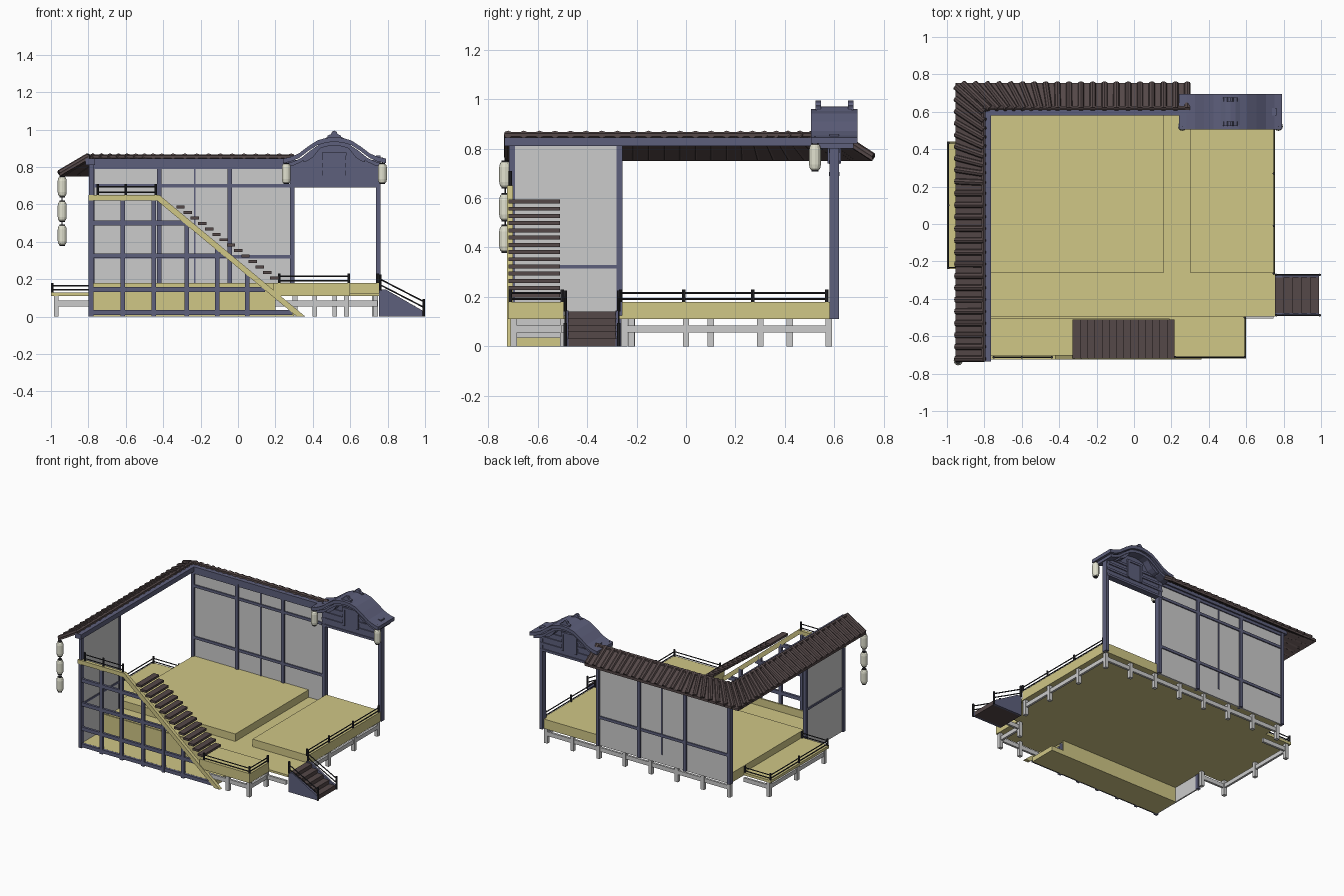
import bpy, bmesh
from mathutils import Vector

def mat(name, c):
    m = bpy.data.materials.new(name)
    m.diffuse_color = (*c, 1)
    return m

YEL = mat("tatami_yellow", (0.63, 0.57, 0.24))
BLU = mat("slate_wood", (0.11, 0.115, 0.20))
BRN = mat("brown_tile", (0.09, 0.065, 0.065))
BLK = mat("dark_rail", (0.025, 0.025, 0.03))
PAP = mat("lantern_paper", (0.75, 0.75, 0.62))

def finish(name, bm, m):
    bmesh.ops.recalc_face_normals(bm, faces=bm.faces)
    me = bpy.data.meshes.new(name)
    bm.to_mesh(me)
    bm.free()
    ob = bpy.data.objects.new(name, me)
    bpy.context.collection.objects.link(ob)
    if m:
        me.materials.append(m)
    return ob

def boxes(name, items, m=None):
    """Each item is x0, x1, y0, y1, z0, z1."""
    bm = bmesh.new()
    for x0, x1, y0, y1, z0, z1 in items:
        vs = bmesh.ops.create_cube(bm, size=1)["verts"]
        for v in vs:
            v.co = ((x0 + x1) / 2 + v.co.x * (x1 - x0), (y0 + y1) / 2 + v.co.y * (y1 - y0),
                    (z0 + z1) / 2 + v.co.z * (z1 - z0))
    return finish(name, bm, m)

def rods(name, pairs, r, n=6, m=None):
    bm = bmesh.new()
    for p, q in pairs:
        p, q = Vector(p), Vector(q)
        vs = bmesh.ops.create_cone(bm, cap_ends=True, segments=n, radius1=r, radius2=r, depth=(q - p).length)["verts"]
        rot = (q - p).to_track_quat('Z', 'Y').to_matrix().to_4x4()
        rot.translation = (p + q) / 2
        bmesh.ops.transform(bm, matrix=rot, verts=vs)
    return finish(name, bm, m)

def prism(name, pts, y0, y1, m=None):
    """Extrude an x-z outline along y."""
    bm = bmesh.new()
    f = bm.faces.new([bm.verts.new((x, y0, z)) for x, z in pts])
    g = bmesh.ops.extrude_face_region(bm, geom=[f])["geom"]
    bmesh.ops.translate(bm, vec=(0, y1 - y0, 0), verts=[v for v in g if isinstance(v, bmesh.types.BMVert)])
    return finish(name, bm, m)

# Decks: low walkway with raised floors around it
boxes("walkway_floor", [(-0.78, 0.755, -0.495, 0.6, 0.11, 0.125)], YEL)
boxes("raised_floors", [(-0.78, 0.16, -0.26, 0.6, 0.11, 0.18), (0.30, 0.755, -0.26, 0.6, 0.11, 0.18),
                        (0.19, 0.6, -0.72, -0.495, 0.11, 0.18)], YEL)
boxes("understair_floor", [(-0.78, 0.30, -0.70, -0.495, 0, 0.035), (-0.78, 0.2, -0.507, -0.495, 0.03, 0.18)], YEL)
boxes("side_porch", [(-1, -0.78, -0.24, 0.44, 0.11, 0.13)], YEL)

# Grey supports under the decks
sup = [(x - .013, x + .013, .565, .591, 0, .11) for x in [-0.76 + i * 0.2129 for i in range(8)]]
sup += [(.722, .748, y - .013, y + .013, 0, .11) for y in (-.25, 0, .3)]
sup += [(-.985, -.959, y - .013, y + .013, 0, .11) for y in (-.22, .10, .42)]
sup += [(x - .013, x + .013, -.71, -.684, 0, .11) for x in (.41, .58)]
sup += [(.567, .593, -.51, -.484, 0, .11), (-.79, -.764, -.235, -.209, 0, .11)]
sup += [(-.76, .74, .571, .587, .055, .085), (.727, .743, -.26, .59, .055, .085), (-.98, -.964, -.23, .43, .055, .085),
        (.25, .59, -.705, -.689, .055, .085), (.572, .588, -.70, -.49, .055, .085), (.57, .745, -.505, -.489, .055, .085),
        (-.98, -.77, -.23, -.214, .055, .085), (-.98, -.77, .412, .428, .055, .085)]
boxes("deck_supports", sup)

# Walls and their timber frame
boxes("wall_panels", [(-0.78, 0.29, 0.594, 0.606, 0.11, 0.82), (-0.787, -0.777, -0.70, -0.265, 0, 0.82)])
frame = [(x - .012, x + .012, .582, .618, .11, .82) for x in (-.78, -.42, -.045, .29)]
frame += [(-.79, .29, .586, .614, z - .01, z + .01) for z in (.32, .70, .80)]
frame += [(-.234, -.226, .588, .612, .18, .81)]
frame += [(-.797, -.773, y - .012, y + .012, 0, .82) for y in (-.705, -.27)]
frame += [(-.794, -.772, -.70, -.265, .315, .33)]
frame += [(-.815, -.765, -.735, .62, .81, .845), (-.80, .29, .58, .625, .81, .845)]
boxes("wall_frame", frame, BLU)

# Tiled eaves: sloping slabs with a row of tile ridges, fanned at the corner
bm = bmesh.new()
def slab(quad):
    top = [bm.verts.new(p) for p in quad]
    f = bm.faces.new(top)
    g = bmesh.ops.extrude_face_region(bm, geom=[f])["geom"]
    bmesh.ops.translate(bm, vec=(0, 0, -0.018), verts=[v for v in g if isinstance(v, bmesh.types.BMVert)])
ZO, ZI = 0.768, 0.858
slab([(-.955, -.735, ZO), (-.80, -.735, ZI), (-.80, .615, ZI), (-.955, .755, ZO)])
slab([(-.955, .755, ZO), (-.80, .615, ZI), (.30, .615, ZI), (.30, .755, ZO)])
finish("eave_slabs", bm, BRN)
def fan(t, start, outer, inner):
    k = (t - start) / (outer - start)
    return start + k * (inner - start) if k > 0 else t
tiles = []
for i in range(24):
    y = -0.72 + i * 0.0632
    tiles.append(((-.953, y, ZO), (-.80, fan(y, 0.2, .755, .615), ZI)))
for i in range(20):
    x = 0.285 - i * 0.0632
    tiles.append(((x, .753, ZO), (fan(x, -.4, -.955, -.80), .615, ZI)))
rods("tile_ridges", tiles, 0.017, 8, BRN)
rods("ridge_cap", [((-.805, -.735, .855), (-.805, .62, .855)), ((-.805, .62, .855), (.30, .62, .855))], .012, 6, BRN)

# Gate: posts, panelled gable and curved roof
CX = 0.515
boxes("gate_posts", [(x - .012, x + .012, .58, .62, .11, .86) for x in (.29, .75)], BLU)
half = [(0.275, 0.845), (0.235, 0.853), (0.19, 0.872), (0.14, 0.91), (0.09, 0.942), (0.045, 0.955), (0, 0.96)]
def arch(h, dz):
    return [(CX - x, z + dz) for x, z in h] + [(CX + x, z + dz) for x, z in h[-2::-1]]
def band(name, s, top, low, y0, y1):
    h = [(x * s, z) for x, z in half]
    prism(name, arch(h, top) + arch(h, low)[::-1], y0, y1, BLU)
band("gate_roof", 1, 0, -0.025, .505, .695)
band("gate_roof_trim", 0.93, -0.024, -0.045, .522, .678)
band("gate_roof_cap", 0.6, 0.01, -0.02, .53, .67)
prism("gate_gable", [(CX - .235, .69), (CX + .235, .69)] + arch([(x * .86, z) for x, z in half], -.03)[::-1], .585, .615, BLU)
gb = [(CX - .24, CX + .24, .578, .622, z - .008, z + .008) for z in (.698, .745, .79, .83)]
gb += [(CX + s * .055 - .008, CX + s * .055 + .008, .572, .628, .74, .87) for s in (-1, 1)]
gb += [(CX - .065, CX + .065, .572, .628, .86, .876), (CX - .05, CX + .05, .578, .622, .74, .86)]
boxes("gable_bars", gb, BLU)
crest = [(-.04, .95), (.04, .95), (.035, .968), (.018, .975), (.012, .988), (0, .994), (-.012, .988), (-.018, .975), (-.035, .968)]
for n, y in (("front", .525), ("back", .655)):
    prism("gate_crest_" + n, [(CX + x, z) for x, z in crest], y, y + .022, BLU)

# Front staircase: lattice, stringer and treads
SL = 0.65 / 0.78
prism("stair_stringer", [(-.80, .65), (-.42, .65), (.36, 0), (.315, 0), (-.433, .62), (-.80, .62)], -.725, -.70, YEL)
lat = [(x - .012, x + .012, -.72, -.70, 0, min(.63, .63 - (x + .42) * SL)) for x in (-.787, -.615, -.45, -.275, -.11, .05)]
lat += [(-.79, -.42 + (.615 - z) / SL, -.719, -.701, z - .013, z + .013) for z in (.022, .145, .325, .50)]
boxes("stair_lattice", lat, BLU)
boxes("stair_treads", [(-.33 + i * .0386, -.33 + (i + 1) * .0386 + .006, -.718, -.51, .578 - i * .0292, .594 - i * .0292)
                       for i in range(14)], BRN)

# Side steps
prism("side_step_sides", [(.755, 0), (.99, 0), (.99, .03), (.79, .145), (.755, .145)], -.49, -.475, BLU)
prism("side_step_sides_back", [(.755, 0), (.99, 0), (.99, .03), (.79, .145), (.755, .145)], -.285, -.27, BLU)
boxes("side_treads", [(.755 + i * .047, .755 + (i + 1) * .047, -.478, -.282, 0, .14 - i * .027) for i in range(5)], BRN)

# Thin dark railings with capped posts
rails, posts = [], []
def rail(pts, z, h=.035):
    for a, b in zip(pts, pts[1:]):
        for k in (.35, 1):
            rails.append(((*a, z + h * k), (*b, z + h * k)))
    for p in pts:
        posts.append(((*p, z), (*p, z + h + .015)))
rail([(.748, -.265), (.748, -.01), (.748, .27), (.748, .57)], .18)
rail([(.22, -.712), (.593, -.712), (.593, -.5)], .18)
rail([(-.785, -.233), (-.993, -.233), (-.993, .1), (-.993, .433), (-.785, .433)], .13)
rail([(-.75, -.712), (-.60, -.712), (-.44, -.712)], .65, .045)
for y in (-.488, -.272):
    posts += [((.76, y, .14), (.76, y, .225)), ((.993, y, 0), (.993, y, .095))]
    rails += [((.76, y, .20), (.993, y, .08)), ((.76, y, .17), (.993, y, .05))]
rods("railing_bars", rails, .004, 6, BLK)
rods("railing_posts", posts, .007, 8, BLK)

# Paper lanterns: lathed barrel with dark end caps
def lantern(name, x, y, z):
    prof = [(.014, -.053), (.021, -.045), (.024, -.03), (.024, .03), (.021, .045), (.014, .053)]
    n = 12
    b = bmesh.new()
    prev = None
    for r, h in prof:
        ring = bmesh.ops.create_circle(b, segments=n, radius=r)["verts"]
        bmesh.ops.translate(b, vec=(x, y, z + h), verts=ring)
        if prev:
            for i in range(n):
                b.faces.new((prev[i], prev[(i + 1) % n], ring[(i + 1) % n], ring[i]))
        prev = ring
    finish(name, b, PAP)
    rods(name + "_caps", [((x, y, z + s * .05), (x, y, z + s * .057)) for s in (-1, 1)], .015, 12, BLK)
for i, (x, y, z) in enumerate([(-.94, -.732, .695), (-.94, -.732, .563), (-.94, -.732, .435),
                               (.258, .522, .765), (.772, .522, .765)]):
    lantern("lantern_%d" % (i + 1), x, y, z)
rods("lantern_cord", [((-.94, -.732, .38), (-.94, -.732, .77)), ((.258, .522, .81), (.258, .522, .85)),
                      ((.772, .522, .81), (.772, .522, .85))], .003, 6, BLK)
